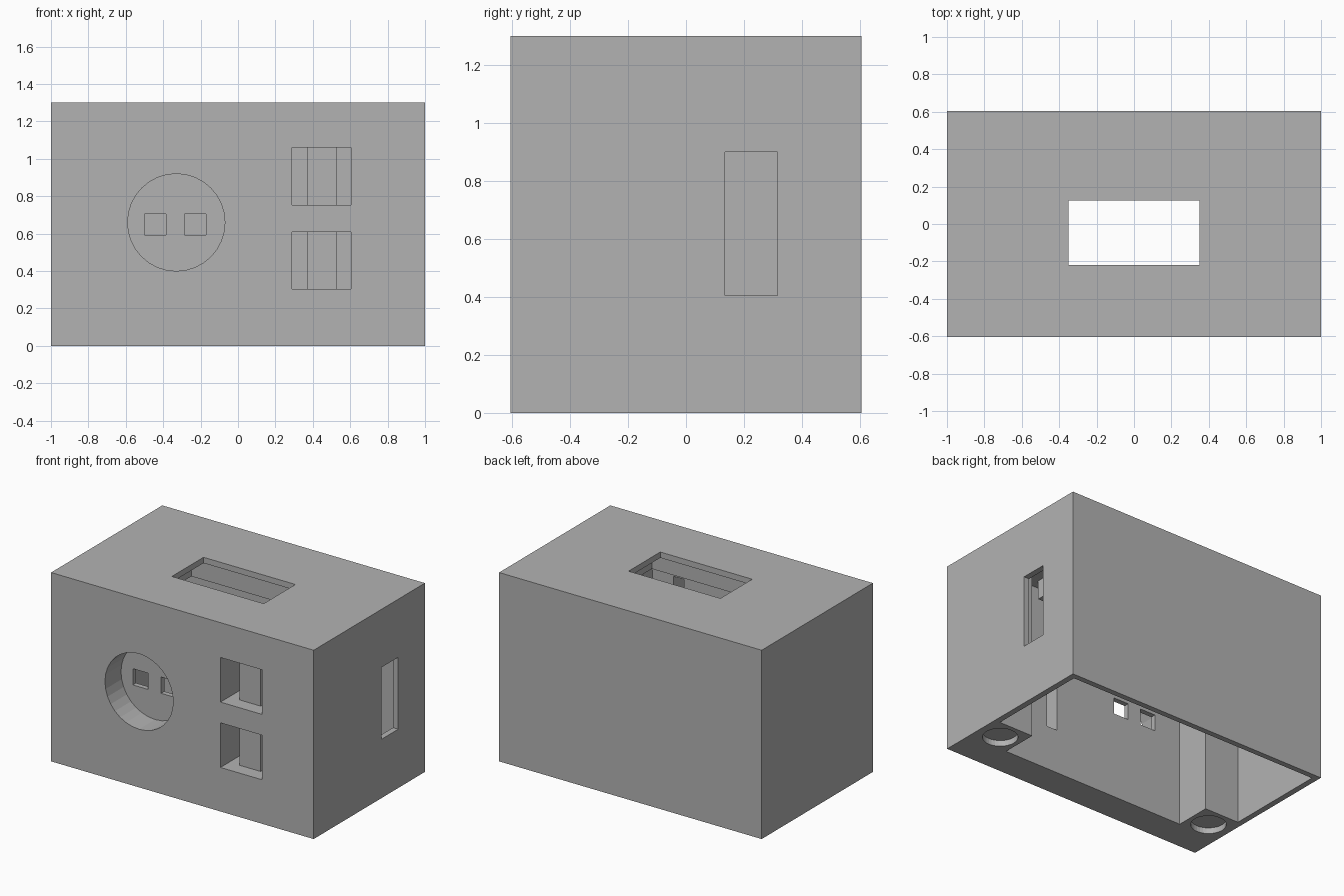
import bpy
import bmesh
from mathutils import Matrix, Vector

old = bpy.data.objects.get("Cube")
if old:
    bpy.data.objects.remove(old, do_unlink=True)

grey = bpy.data.materials.new("plain_grey")
grey.use_nodes = True
COLOUR = (0.45, 0.45, 0.45, 1)
grey.diffuse_color = COLOUR
grey.node_tree.nodes["Principled BSDF"].inputs["Base Color"].default_value = COLOUR


def finish(name, bm):
    mesh = bpy.data.meshes.new(name)
    bm.to_mesh(mesh)
    bm.free()
    mesh.materials.append(grey)
    obj = bpy.data.objects.new(name, mesh)
    bpy.context.collection.objects.link(obj)
    return obj


def box(name, x, y, z):
    """Box from (low, high) ranges on each axis."""
    bm = bmesh.new()
    bmesh.ops.create_cube(bm, size=1)
    for v in bm.verts:
        v.co = Vector([r[0] if c < 0 else r[1] for c, r in zip(v.co, (x, y, z))])
    return finish(name, bm)


def cylinder(name, centre, radius, depth, axis):
    bm = bmesh.new()
    turn = Matrix.Rotation(1.5707963, 4, 'X') if axis == 'Y' else Matrix()
    bmesh.ops.create_cone(bm, cap_ends=True, segments=32, radius1=radius, radius2=radius,
                          depth=depth, matrix=Matrix.Translation(centre) @ turn)
    return finish(name, bm)


def cut(target, cutter):
    """Subtract the cutter, bake the result and drop the cutter."""
    cutter.hide_render = True
    mod = target.modifiers.new("cut", 'BOOLEAN')
    mod.operation = 'DIFFERENCE'
    mod.solver = 'EXACT'
    mod.object = cutter
    bpy.context.view_layer.update()
    graph = bpy.context.evaluated_depsgraph_get()
    mesh = bpy.data.meshes.new_from_object(target.evaluated_get(graph))
    target.modifiers.clear()
    target.data = mesh
    bpy.data.objects.remove(cutter, do_unlink=True)


FRONT, INNER, BACK, HEIGHT = -0.605, -0.395, 0.605, 1.3
OUT = -0.8

# Outer shell, hollow from below, leaving a solid block in each front corner
shell = box("shell", (-1, 1), (FRONT, BACK), (0, HEIGHT))
cut(shell, box("cavity", (-0.96, 0.96), (-0.145, 0.567), (-0.2, 1.26)))
cut(shell, box("front_cavity", (-0.7, 0.7), (INNER, 0), (-0.2, 1.26)))

# Top opening and side slot
cut(shell, box("top_opening", (-0.35, 0.35), (-0.22, 0.125), (1.2, 1.5)))
cut(shell, box("side_slot", (0.9, 1.2), (0.135, 0.315), (0.405, 0.9)))

# Round front recess with two small square holes in its floor
cut(shell, cylinder("round_recess", (-0.33, (OUT - 0.43) / 2, 0.66), 0.26, -0.43 - OUT, 'Y'))
for left in (-0.5, -0.285):
    cut(shell, box("square_hole", (left, left + 0.115), (-0.5, -0.3), (0.593, 0.705)))

# Front windows, each with a set-back upright bar and a through gap on both sides
for bottom in (0.303, 0.753):
    z = (bottom, bottom + 0.307)
    cut(shell, box("window_front", (0.29, 0.605), (OUT, -0.51), z))
    for x in ((0.29, 0.37), (0.53, 0.605)):
        cut(shell, box("window_gap", x, (-0.6, -0.3), z))

# Shallow round pockets under the corner blocks
for side in (-1, 1):
    cut(shell, cylinder("foot_pocket", (side * 0.84, -0.285, 0), 0.11, 0.08, 'Z'))

# Frame hanging below the top opening
frame = box("top_frame", (-0.5, 0.5), (-0.325, 0.19), (1.13, 1.27))
cut(frame, box("frame_hole", (-0.46, 0.46), (-0.285, 0.15), (1, 1.4)))
